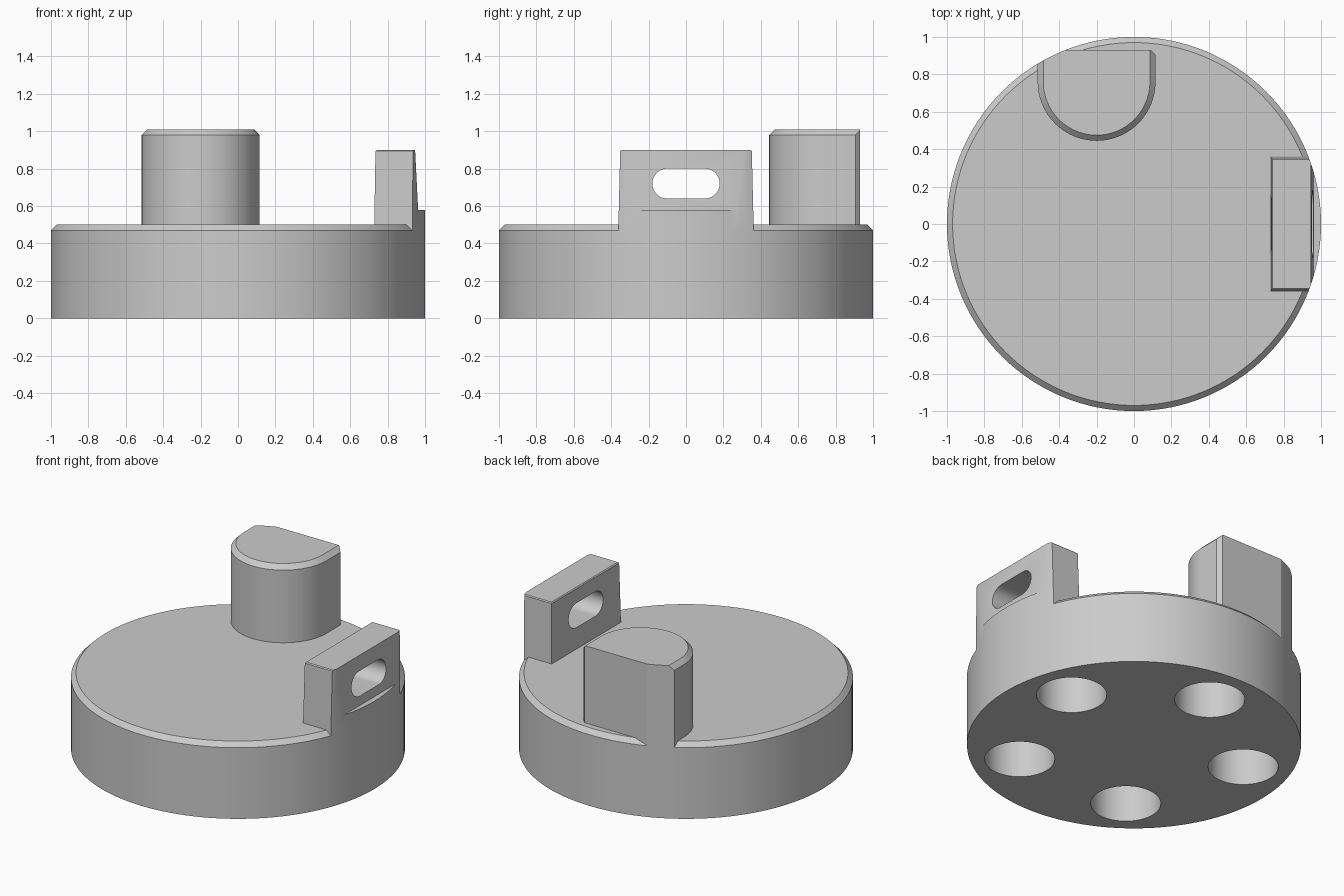
import bpy, bmesh
from math import sin, cos, pi, radians

if "Cube" in bpy.data.objects:
    bpy.data.objects.remove(bpy.data.objects["Cube"], do_unlink=True)

SEGMENTS = 128
DISC_TOP = 0.5
CHAMFER = 0.03
SHOULDER = DISC_TOP - CHAMFER

grey = bpy.data.materials.new("plain grey")
grey.use_nodes = True
grey.diffuse_color = (0.6, 0.6, 0.6, 1)
grey.node_tree.nodes["Principled BSDF"].inputs["Base Color"].default_value = (0.6, 0.6, 0.6, 1)


def arc(cx, cy, r, start, end, steps):
    """Points along a circular arc, angles in degrees."""
    angles = [radians(start + (end - start) * i / steps) for i in range(steps + 1)]
    return [(cx + r * cos(a), cy + r * sin(a)) for a in angles]


def circle(cx, cy, r, steps):
    return arc(cx, cy, r, 0, 360, steps)[:-1]


def loft(name, levels, place=lambda a, b, c: (a, b, c)):
    """Solid through stacked outlines, given as (height, points)."""
    bm = bmesh.new()
    rings = [[bm.verts.new(place(a, b, h)) for a, b in pts] for h, pts in levels]
    n = len(rings[0])
    for low, high in zip(rings, rings[1:]):
        for i in range(n):
            j = (i + 1) % n
            bm.faces.new((low[i], low[j], high[j], high[i]))
    bm.faces.new(rings[0][::-1])
    bm.faces.new(rings[-1])
    bmesh.ops.recalc_face_normals(bm, faces=bm.faces)
    mesh = bpy.data.meshes.new(name)
    bm.to_mesh(mesh)
    bm.free()
    mesh.materials.append(grey)
    obj = bpy.data.objects.new(name, mesh)
    bpy.context.collection.objects.link(obj)
    return obj


def carve(obj, tool, operation):
    """Apply a boolean and discard the helper."""
    tool.hide_render = True
    mod = obj.modifiers.new("carve", "BOOLEAN")
    mod.operation = operation
    mod.solver = "EXACT"
    mod.object = tool
    bpy.context.view_layer.objects.active = obj
    bpy.ops.object.modifier_apply(modifier=mod.name)
    bpy.data.objects.remove(tool, do_unlink=True)


def rim_cylinder():
    """Tall helper that trims a part flush with the disc wall."""
    return loft("rim_trim", [(-1, circle(0, 0, 1, SEGMENTS)), (2, circle(0, 0, 1, SEGMENTS))])


# Chamfered disc with five blind sockets underneath
disc = loft("base_disc", [(0, circle(0, 0, 1, SEGMENTS)),
                          (SHOULDER, circle(0, 0, 1, SEGMENTS)),
                          (DISC_TOP, circle(0, 0, 1 - CHAMFER, SEGMENTS))])
for k in range(5):
    a = radians(18 + 72 * k)
    ring = circle(0.705 * cos(a), 0.705 * sin(a), 0.21, 64)
    carve(disc, loft("socket_cutter", [(-0.1, ring), (0.35, ring)]), "DIFFERENCE")


# Round-fronted post, flat at the back and flush with the rim
def post_outline(r):
    return arc(-0.2, 0.76, r, 180, 360, 48) + [(r - 0.2, 1.2), (-r - 0.2, 1.2)]


post = loft("post", [(SHOULDER, post_outline(0.315)),
                     (0.98, post_outline(0.315)),
                     (1.01, post_outline(0.285))])
back_trim = [(-0.7, 0.3), (0.4, 0.3), (0.4, 0.62), (0.09, 0.93), (-0.7, 0.93)]
carve(post, loft("back_trim", [(0, back_trim), (2, back_trim)]), "INTERSECT")
carve(post, rim_cylinder(), "INTERSECT")


# Slightly tapered lug at the side
def rectangle(x0, x1, half):
    return [(x0, -half), (x1, -half), (x1, half), (x0, half)]


lug = loft("slotted_lug", [(SHOULDER, rectangle(0.728, 1.2, 0.362)),
                           (0.894, rectangle(0.735, 1.2, 0.352)),
                           (0.9, rectangle(0.741, 1.2, 0.346))])
carve(lug, rim_cylinder(), "INTERSECT")

# Flat outer face above a narrow ledge
carve(lug, loft("face_cutter", [(0.58, rectangle(0.963, 1.3, 0.6)),
                                (1.0, rectangle(0.942, 1.3, 0.6))]), "DIFFERENCE")

# Rounded slot through the lug
slot = arc(0.1, 0.72, 0.08, -90, 90, 24) + arc(-0.1, 0.72, 0.08, 90, 270, 24)
carve(lug, loft("slot_cutter", [(0.5, slot), (1.3, slot)],
                lambda a, b, c: (c, a, b)), "DIFFERENCE")

# Smooth the curved walls, keep the edges crisp
bpy.ops.object.select_all(action="DESELECT")
for obj in (disc, post, lug):
    obj.select_set(True)
bpy.context.view_layer.objects.active = disc
bpy.ops.object.shade_smooth_by_angle(angle=radians(20))
